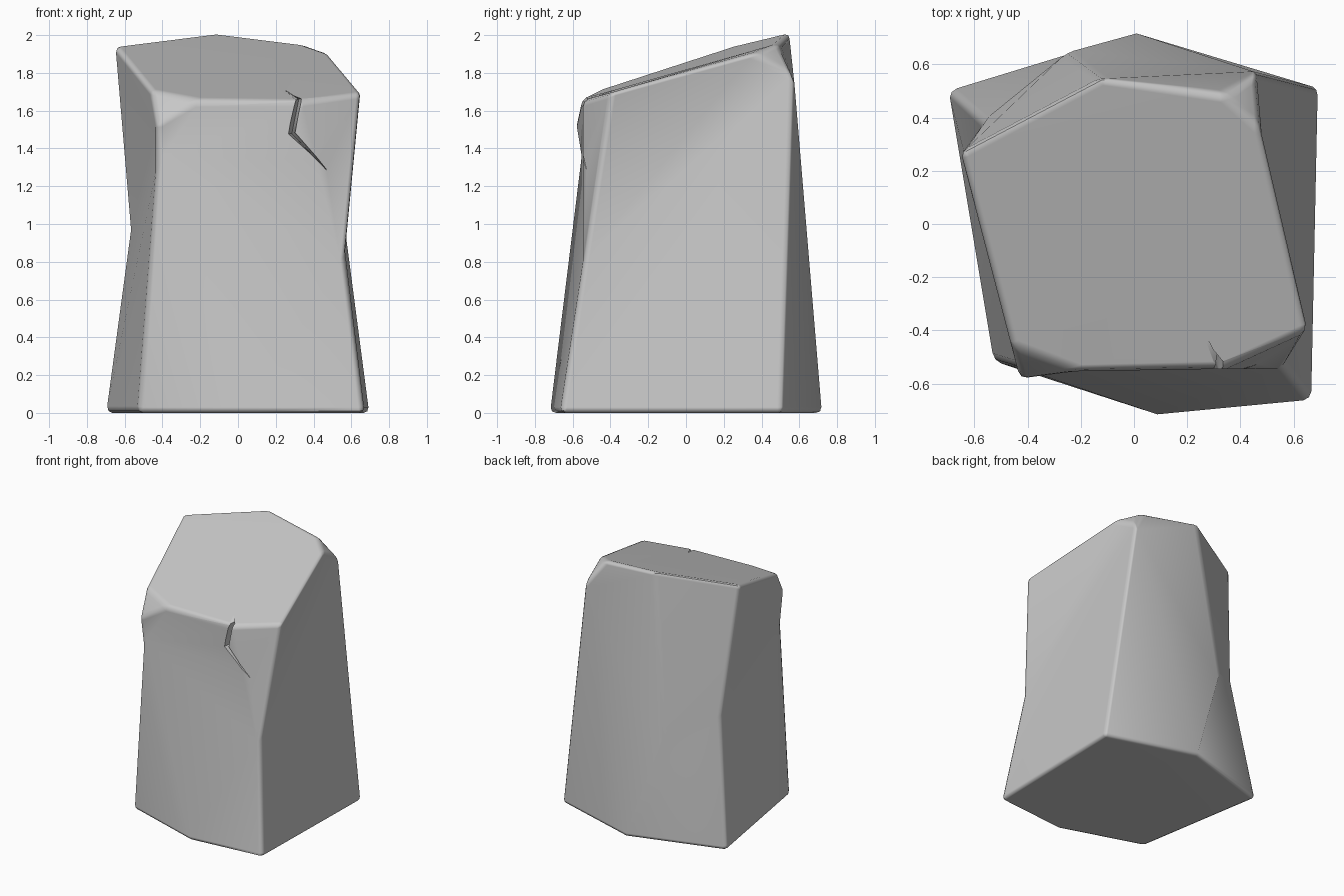
import bpy
import bmesh

default = bpy.data.objects.get("Cube")
if default:
    bpy.data.objects.remove(default, do_unlink=True)

stone = bpy.data.materials.new("stone grey")
stone.use_nodes = True
grey = (0.57, 0.57, 0.57, 1)
stone.diffuse_color = grey
stone.node_tree.nodes["Principled BSDF"].inputs["Base Color"].default_value = grey


def build(name, points, faces):
    """Make an object from named corner points and faces that list the names."""
    bm = bmesh.new()
    verts = {key: bm.verts.new(co) for key, co in points.items()}
    for face in faces:
        bm.faces.new([verts[key] for key in face])
    bmesh.ops.recalc_face_normals(bm, faces=bm.faces)
    mesh = bpy.data.meshes.new(name)
    bm.to_mesh(mesh)
    bm.free()
    obj = bpy.data.objects.new(name, mesh)
    mesh.materials.append(stone)
    bpy.context.collection.objects.link(obj)
    return obj


# Six corner columns: foot, waist, shoulder
columns = {
    "back_left": [(.695, .51, 0), None, (.46, .57, 1.79)],
    "back": [(.01, .72, 0), (-.25, .645, .81), (-.12, .55, 2.015)],
    "back_right": [(-.7, .505, 0), (-.57, .385, .96), (-.655, .27, 1.945)],
    "front_right": [(-.53, -.515, 0), (-.43, -.545, 1.27), (-.43, -.585, 1.52)],
    "front": [(.1, -.72, 0), None, (-.2, -.555, 1.655)],
    "front_left": [(.67, -.665, 0), (.57, -.54, .82), (.655, -.4, 1.695)],
}
short = dict(zip(columns, "ABCDEF"))
points = {short[n] + str(i): p for n, col in columns.items()
          for i, p in enumerate(col) if p}
# Extra corners of the sloping top and its chamfers
points.update(G=(-.46, -.46, 1.71), H=(.34, -.545, 1.655),
              I=(.34, .485, 1.955), J=(.478, .36, 1.905))

faces = [
    "A0 B0 C0 D0 E0 F0",                                  # base
    "G E2 H F2 J I B2 C2",                                # sloping top
    "D2 E2 G", "A2 I J",                                  # corner chamfers
    "A0 B0 A2", "A2 B0 B1 B2 I",                          # back, left half
    "B0 C0 C1 B1", "B1 C1 C2 B2",                         # back, right half
    "C0 D0 D1", "C0 D1 C1", "C1 D1 D2 G C2",              # right side
    "D0 E0 D1", "E0 F0 F1 D1",                            # front, below waist
    "D1 E2 D2", "D1 H E2", "D1 F1 H", "F1 F2 H",          # front, above waist
    "F0 A0 A2 F1", "F1 A2 J", "F1 J F2",                  # left side
]
rock = build("standing_stone", points, [f.split() for f in faces])

# Worn edges
bevel = rock.modifiers.new("worn_edges", "BEVEL")
bevel.width = 0.03
bevel.segments = 2
bevel.limit_method = "ANGLE"
bevel.angle_limit = 0.5

# Zigzag crack: V-shaped wedge swept along a bent spine
spine = [((.235, -.365, 1.718), .004), ((.322, -.4, 1.66), .025),
         ((.285, -.44, 1.48), .03), ((.47, -.505, 1.285), .004)]
cut_points, cut_faces = {}, []
for i, (deep, half) in enumerate(spine):
    x, y, z = deep
    cut_points[f"S{i}"] = deep
    cut_points[f"L{i}"] = (x - half, -.62, z - half * .2)
    cut_points[f"R{i}"] = (x + half, -.62, z + half * .2)
    if i:
        for a, b in ("SL", "LR", "RS"):
            # Two triangles per side keep the bent wedge solid
            cut_faces.append([f"{a}{i-1}", f"{b}{i-1}", f"{b}{i}"])
            cut_faces.append([f"{a}{i-1}", f"{b}{i}", f"{a}{i}"])
last = len(spine) - 1
cut_faces += [["S0", "L0", "R0"], [f"S{last}", f"L{last}", f"R{last}"]]
cutter = build("crack_cutter", cut_points, cut_faces)
cutter.hide_render = True

crack = rock.modifiers.new("crack", "BOOLEAN")
crack.operation = "DIFFERENCE"
crack.solver = "EXACT"
crack.object = cutter

# Bake the shape, then shade it smooth with sharp crack edges
bpy.ops.object.select_all(action="DESELECT")
bpy.context.view_layer.objects.active = rock
rock.select_set(True)
bpy.ops.object.convert(target="MESH")
bpy.data.objects.remove(cutter, do_unlink=True)
bpy.ops.object.shade_smooth_by_angle(angle=0.9)
weighted = rock.modifiers.new("weighted_normals", "WEIGHTED_NORMAL")
weighted.keep_sharp = True
